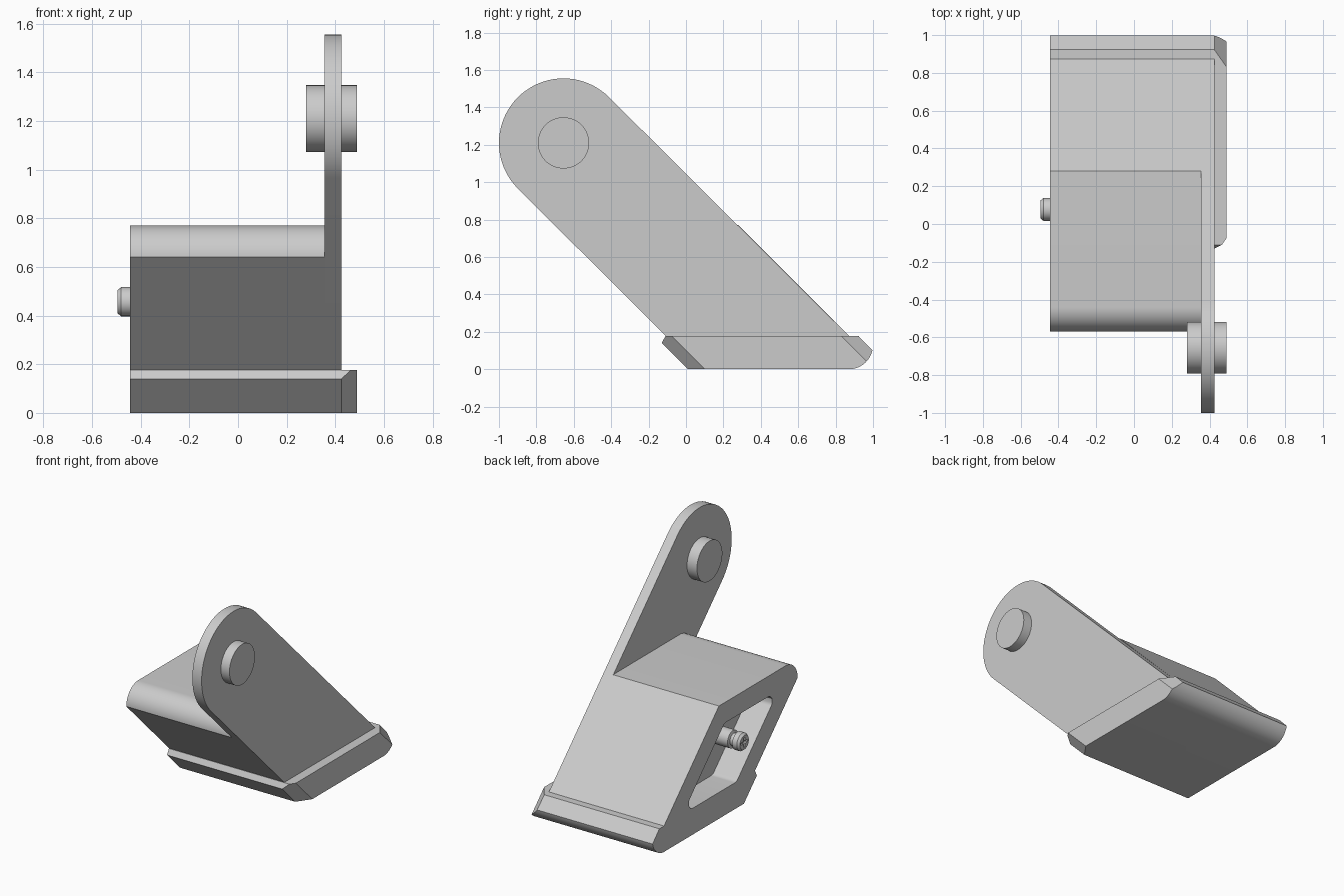
import bpy, bmesh, math
from mathutils import Vector

cube = bpy.data.objects.get("Cube")
if cube:
    bpy.data.objects.remove(cube, do_unlink=True)

grey = bpy.data.materials.new("light grey")
grey.use_nodes = True
grey.diffuse_color = (0.6, 0.6, 0.6, 1)
grey.node_tree.nodes["Principled BSDF"].inputs["Base Color"].default_value = (0.6, 0.6, 0.6, 1)


def make(name, bm):
    bmesh.ops.recalc_face_normals(bm, faces=bm.faces)
    mesh = bpy.data.meshes.new(name)
    bm.to_mesh(mesh)
    bm.free()
    mesh.materials.append(grey)
    obj = bpy.data.objects.new(name, mesh)
    bpy.context.collection.objects.link(obj)
    return obj


def prism_mesh(profile, x0, x1):
    """Extrude a (y, z) outline along x."""
    bm = bmesh.new()
    face = bm.faces.new([bm.verts.new((x0, y, z)) for y, z in profile])
    ext = bmesh.ops.extrude_face_region(bm, geom=[face])
    verts = [v for v in ext["geom"] if isinstance(v, bmesh.types.BMVert)]
    bmesh.ops.translate(bm, verts=verts, vec=(x1 - x0, 0, 0))
    return bm


def prism(name, profile, x0, x1):
    return make(name, prism_mesh(profile, x0, x1))


def lathe(name, steps, y, z, sides=48):
    """Turn (x, radius) steps about an axis parallel to x."""
    bm = bmesh.new()
    turns = [2 * math.pi * i / sides for i in range(sides)]
    rings = [[bm.verts.new((x, y + r * math.cos(a), z + r * math.sin(a))) for a in turns]
             for x, r in steps]
    for a, b in zip(rings, rings[1:]):
        for i in range(sides):
            j = (i + 1) % sides
            bm.faces.new((a[i], a[j], b[j], b[i]))
    bm.faces.new(rings[0])
    bm.faces.new(rings[-1])
    return make(name, bm)


def arc(cy, cz, r, start, end, n=16):
    angles = [math.radians(start + (end - start) * i / n) for i in range(n + 1)]
    return [(cy + r * math.cos(a), cz + r * math.sin(a)) for a in angles]


def rounded(points, r, n=6):
    """Round every corner of a closed outline."""
    out = []
    for i, p in enumerate(points):
        p = Vector(p)
        a = (Vector(points[i - 1]) - p).normalized()
        b = (Vector(points[(i + 1) % len(points)]) - p).normalized()
        half = a.angle(b) / 2
        centre = p + (a + b).normalized() * r / math.sin(half)
        s = p + a * r / math.tan(half) - centre
        e = p + b * r / math.tan(half) - centre
        for k in range(n + 1):
            out.append(tuple(centre + s.lerp(e, k / n).normalized() * r))
    return out


def cut(obj, cutter):
    mod = obj.modifiers.new("cut", 'BOOLEAN')
    mod.operation = 'DIFFERENCE'
    mod.solver = 'EXACT'
    mod.object = cutter
    bpy.context.view_layer.objects.active = obj
    bpy.ops.object.modifier_apply(modifier=mod.name)
    bpy.data.objects.remove(cutter, do_unlink=True)


def smooth(obj):
    obj.data.shade_smooth()
    obj.data.set_sharp_from_angle(angle=math.radians(30))


SIDE, INNER, OUTER, LIP = -0.445, 0.355, 0.425, 0.49

# Slanted block with a rounded upper front edge and a side pocket
block = prism("slanted_block",
              [(0.05, 0.02), (0.95, 0.1), (0.28, 0.77)] + arc(-0.44, 0.64, 0.13, 90, 180),
              SIDE, INNER)
pocket = rounded([(0.09, 0.18), (0.67, 0.18), (0.22, 0.63), (-0.36, 0.63)], 0.045)
cut(block, prism("pocket_cutter", pocket, SIDE - 0.1, SIDE + 0.18))
smooth(block)

# Side arm with a round end
arm = prism("side_arm",
            [(0.05, 0.02), (0.95, 0.1)] + arc(-0.655, 1.21, 0.345, 45, 225, 40),
            INNER, OUTER)
smooth(arm)

# Base lip, its outer corners chamfered along the slant
foot = [(-0.11, 0.177), (-0.13, 0.14), (0.01, 0)]
foot += arc(0.87, 0.13, 0.13, -90, -13) + [(0.923, 0.177)]
bm = prism_mesh(foot, SIDE, LIP)
slope = math.sqrt(2)
for u, sign in ((0.01, -1), (1.10, 1)):
    cut_geom = bmesh.ops.bisect_plane(
        bm, geom=bm.verts[:] + bm.edges[:] + bm.faces[:], dist=1e-5,
        plane_co=(OUTER, u, 0), plane_no=(slope, sign, sign), clear_outer=True)
    edges = [e for e in cut_geom["geom_cut"] if isinstance(e, bmesh.types.BMEdge)]
    bmesh.ops.holes_fill(bm, edges=edges, sides=0)
smooth(make("base_lip", bm))

# Pivot pin through the arm
smooth(lathe("pivot_pin", [(0.28, 0.137), (LIP, 0.137)], -0.655, 1.21, 64))

# Screw in the pocket, with a neck and a cross slot in its head
sy, sz = 0.077, 0.457
screw = lathe("pocket_screw",
              [(-0.26, 0.06), (-0.41, 0.06), (-0.415, 0.042), (-0.44, 0.042),
               (-0.445, 0.06), (-0.48, 0.06), (-0.495, 0.048)], sy, sz)
for w, h in ((0.034, 0.009), (0.009, 0.034)):
    slot = [(sy - w, sz - h), (sy + w, sz - h), (sy + w, sz + h), (sy - w, sz + h)]
    cut(screw, prism("slot_cutter", slot, -0.52, -0.475))
smooth(screw)
